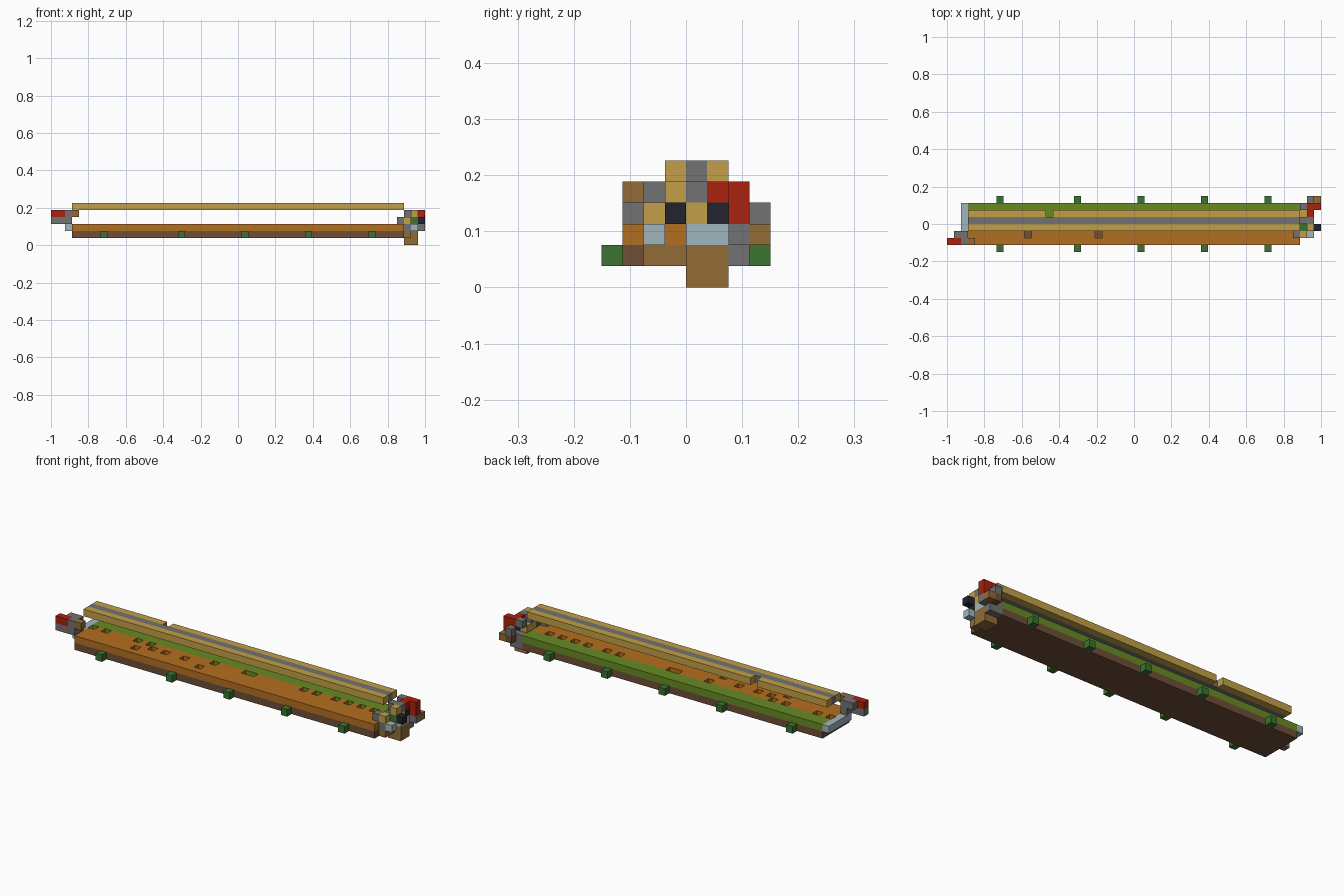
import bpy, bmesh
from mathutils import Vector

if "Cube" in bpy.data.objects:
    bpy.data.objects.remove(bpy.data.objects["Cube"])

U = 2 / 53                                # edge of one block
ORIGIN = Vector((-1, -4 * U, 0))


def material(name, rgb):
    """Flat colour given as 0-255 display values, stored as linear."""
    lin = [((c / 255 + 0.055) / 1.055) ** 2.4 for c in rgb]
    m = bpy.data.materials.new(name)
    m.use_nodes = True
    m.diffuse_color = (*lin, 1)
    m.node_tree.nodes["Principled BSDF"].inputs["Base Color"].default_value = (*lin, 1)
    return m


ORANGE = material("orange", (180, 110, 32))
TAN = material("tan", (194, 160, 72))
OLIVE = material("olive green", (104, 138, 36))
GREEN = material("dark green", (58, 115, 48))
BROWN = material("dark brown", (110, 78, 55))
WOOD = material("light brown", (145, 108, 54))
GREY = material("grey", (114, 114, 114))
ICE = material("pale blue", (160, 182, 190))
RED = material("red", (170, 34, 16))
BLACK = material("black", (34, 36, 46))


def box(i, j, k):
    """Set of block cells; each argument is one index or an inclusive range."""
    spans = [(a, a) if isinstance(a, int) else a for a in (i, j, k)]
    rx, ry, rz = [range(a, b + 1) for a, b in spans]
    return {(x, y, z) for x in rx for y in ry for z in rz}


def blocks(name, cells, mat):
    """Outer skin of a set of cells, with flat areas merged."""
    bm = bmesh.new()
    for cell in cells:
        for axis in range(3):
            for side in (0, 1):
                near = list(cell)
                near[axis] += 2 * side - 1
                if tuple(near) in cells:
                    continue
                b, c = (axis + 1) % 3, (axis + 2) % 3
                ring = []
                for db, dc in ((0, 0), (1, 0), (1, 1), (0, 1)):
                    p = Vector(cell)
                    p[axis] += side
                    p[b] += db
                    p[c] += dc
                    ring.append(bm.verts.new(ORIGIN + p * U))
                bm.faces.new(ring if side else ring[::-1])
    bmesh.ops.remove_doubles(bm, verts=bm.verts, dist=U / 100)
    bmesh.ops.dissolve_limit(bm, angle_limit=0.01, verts=bm.verts, edges=bm.edges)
    mesh = bpy.data.meshes.new(name)
    bm.to_mesh(mesh)
    bm.free()
    mesh.materials.append(mat)
    obj = bpy.data.objects.new(name, mesh)
    bpy.context.collection.objects.link(obj)
    return obj


LENGTH = (3, 49)

# Long two-layer deck, with pits in the orange half
blocks("base_plank", box(LENGTH, (1, 6), 1), BROWN)
pits = {2: (11, 21), 3: (13, 15, 18),
        4: (3, 5, 10, 12, 22, 27, 28, 36, 38, 41, 43, 45, 47)}
deck = box(LENGTH, (1, 4), 2) - {(i, j, 2) for j, row in pits.items() for i in row}
blocks("orange_deck", deck, ORANGE)
blocks("green_deck", box(LENGTH, (5, 6), 2), OLIVE)

# Raised rail: two tan beams with a grey core, one block missing at the back
blocks("front_rail", box(LENGTH, 3, 5), TAN)
blocks("rail_core", box(LENGTH, 4, 5), GREY)
blocks("back_rail", box(LENGTH, 5, 5) - {(14, 5, 5)}, TAN)

# Green feet along both sides
for n, i in enumerate((7, 18, 27, 36, 45), 1):
    for side, j in (("front", 0), ("back", 7)):
        blocks(f"{side}_foot_{n}", box(i, j, 1), GREEN)

# Tail end
blocks("tail_plate", box(2, (2, 6), 2), ICE)
blocks("tail_tip", box((0, 1), 1, 4), RED)
blocks("tail_bracket", box((0, 1), 1, 3) | box(2, (1, 2), (3, 4)) | box(1, 2, 4), GREY)
blocks("tail_peg", box(3, 1, 4), WOOD)

# Head end
blocks("jaw", box(50, (2, 5), 1) | box((50, 51), (4, 5), (0, 1)), WOOD)
blocks("cheek_plate", box(51, 2, 2) | box(51, (4, 5), 2), ICE)
blocks("head_core", box(50, 3, 2), ORANGE)
blocks("face", box(50, 2, 3) | box((50, 51), 4, 3) | box(50, 5, 3) | box(51, 3, 4), TAN)
blocks("brow", box((50, 51), 4, 4) | box(50, 6, 4), GREY)
blocks("front_bracket", box((49, 50), 2, 2) | box(49, 2, 3), GREY)
blocks("eye_socket", box((50, 51), 3, 3), GREEN)
blocks("front_eye", box(52, 3, 3), BLACK)
blocks("back_eye", box(51, 5, 3), BLACK)
blocks("crest", box(51, (5, 6), 4) | box(52, 6, (3, 4)), RED)
blocks("back_bracket", box((50, 51), 6, (1, 2)) | box(52, 6, 2) | box(51, 7, 3), GREY)
blocks("back_horn", box(52, 7, 2), WOOD)
blocks("back_horn_root", box(51, 7, 2), BROWN)
